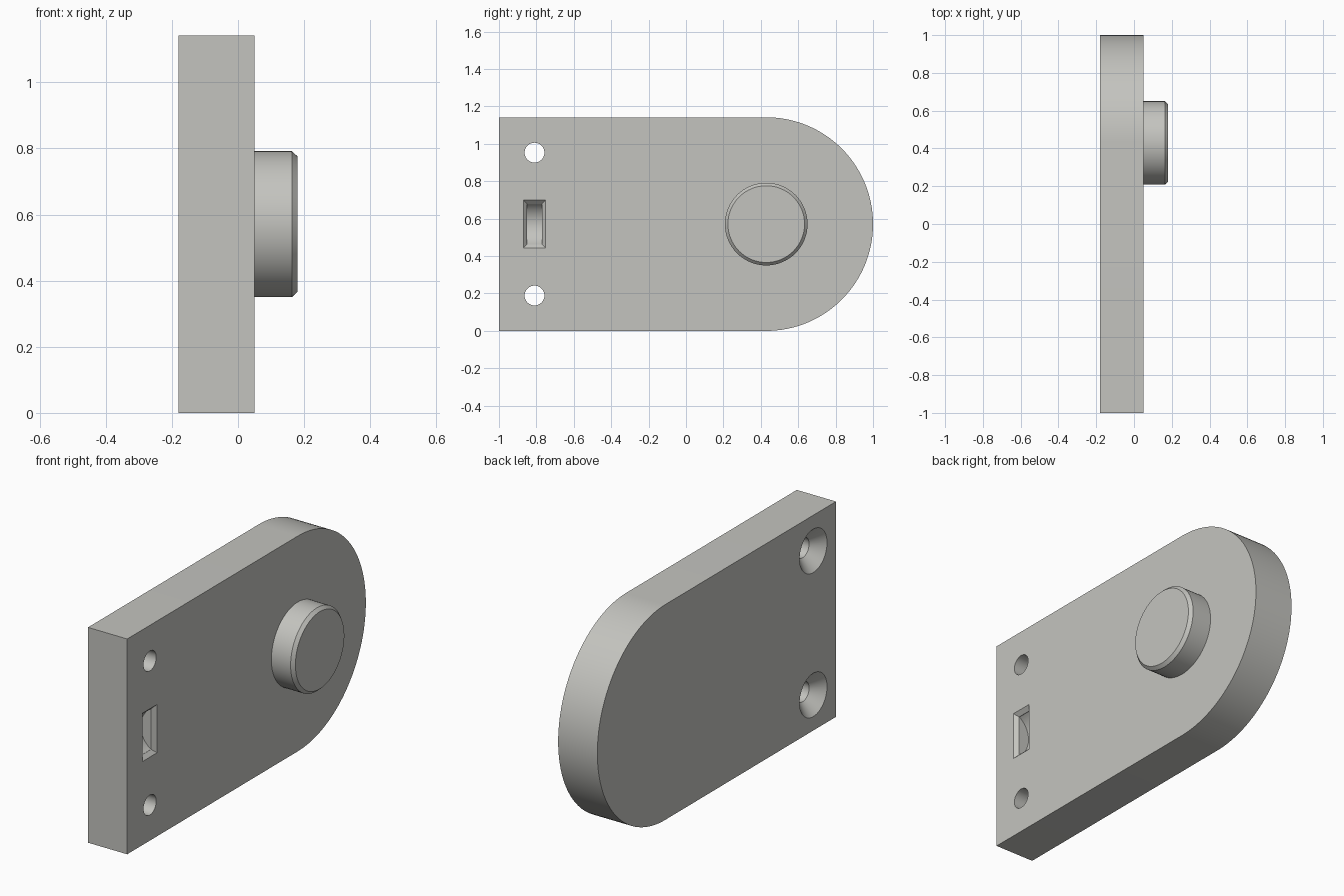
import bpy, bmesh, math

if "Cube" in bpy.data.objects:
    bpy.data.objects.remove(bpy.data.objects["Cube"])

grey = bpy.data.materials.new("light grey")
grey.diffuse_color = (0.55, 0.55, 0.52, 1)
grey.use_nodes = True
grey.node_tree.nodes["Principled BSDF"].inputs["Base Color"].default_value = grey.diffuse_color

MID = 0.571            # centre height and radius of the rounded end
BACK, FACE = -0.18, 0.05


def loft(name, rings):
    """Closed solid through matching rings of points."""
    bm = bmesh.new()
    loops = [[bm.verts.new(p) for p in ring] for ring in rings]
    n = len(loops[0])
    for a, b in zip(loops, loops[1:]):
        for i in range(n):
            j = (i + 1) % n
            bm.faces.new((a[i], a[j], b[j], b[i]))
    bm.faces.new(loops[0][::-1])
    bm.faces.new(loops[-1])
    bmesh.ops.recalc_face_normals(bm, faces=bm.faces)
    mesh = bpy.data.meshes.new(name)
    bm.to_mesh(mesh)
    bm.free()
    obj = bpy.data.objects.new(name, mesh)
    bpy.context.collection.objects.link(obj)
    mesh.materials.append(grey)
    return obj


def lathe(name, y, z, profile, n=64):
    """Solid turned about an axis parallel to x; profile is (x, radius)."""
    angles = [2 * math.pi * i / n for i in range(n)]
    return loft(name, [[(x, y + r * math.cos(a), z + r * math.sin(a)) for a in angles]
                       for x, r in profile])


def rect(x, y, z, hy, hz):
    return [(x, y - hy, z - hz), (x, y + hy, z - hz), (x, y + hy, z + hz), (x, y - hy, z + hz)]


def smooth(obj):
    bpy.ops.object.select_all(action='DESELECT')
    bpy.context.view_layer.objects.active = obj
    obj.select_set(True)
    bpy.ops.object.shade_smooth_by_angle(angle=math.radians(30))


# Plate with one square and one round end
arc = [math.pi * (i / 64 - 0.5) for i in range(65)]
outline = [(-1, 2 * MID), (-1, 0)] + [(1 - MID + MID * math.cos(a), MID + MID * math.sin(a))
                                      for a in arc]
plate = loft("plate", [[(x, y, z) for y, z in outline] for x in (BACK, FACE)])

# Countersunk screw holes, widening towards the back
HOLE_Y = -0.81
cutters = [lathe("screw_hole_cutter", HOLE_Y, MID + s * 0.382,
                 [(BACK - 0.02, 0.135), (BACK + 0.062, 0.053), (FACE + 0.05, 0.053)])
           for s in (-1, 1)]

# Bevelled mouth of the slot
cutters.append(loft("slot_mouth_cutter", [rect(FACE - 0.02, HOLE_Y, MID, 0.04, 0.108),
                                          rect(FACE + 0.01, HOLE_Y, MID, 0.07, 0.138)]))

# Scooped pocket below the mouth
R, CX = 0.128, FACE + 0.047
half = math.asin(0.108 / R)
scoop = [(CX - R * math.cos(t), MID + R * math.sin(t))
         for t in (half * (i / 12 - 1) for i in range(25))]
scoop += [(FACE - 0.01, MID + 0.108), (FACE - 0.01, MID - 0.108)]
cutters.append(loft("slot_scoop_cutter", [[(x, HOLE_Y + s * 0.04, z) for x, z in scoop]
                                          for s in (-1, 1)]))

# Apply the cuts
bpy.context.view_layer.objects.active = plate
for c in cutters:
    mod = plate.modifiers.new("cut", 'BOOLEAN')
    mod.operation = 'DIFFERENCE'
    mod.solver = 'EXACT'
    mod.object = c
    bpy.ops.object.modifier_apply(modifier=mod.name)
for c in cutters:
    bpy.data.objects.remove(c)
smooth(plate)

# Round knob with a chamfered rim
knob = lathe("knob", 1 - MID, MID,
             [(FACE - 0.01, 0.221), (0.163, 0.221), (0.18, 0.205)])
smooth(knob)
